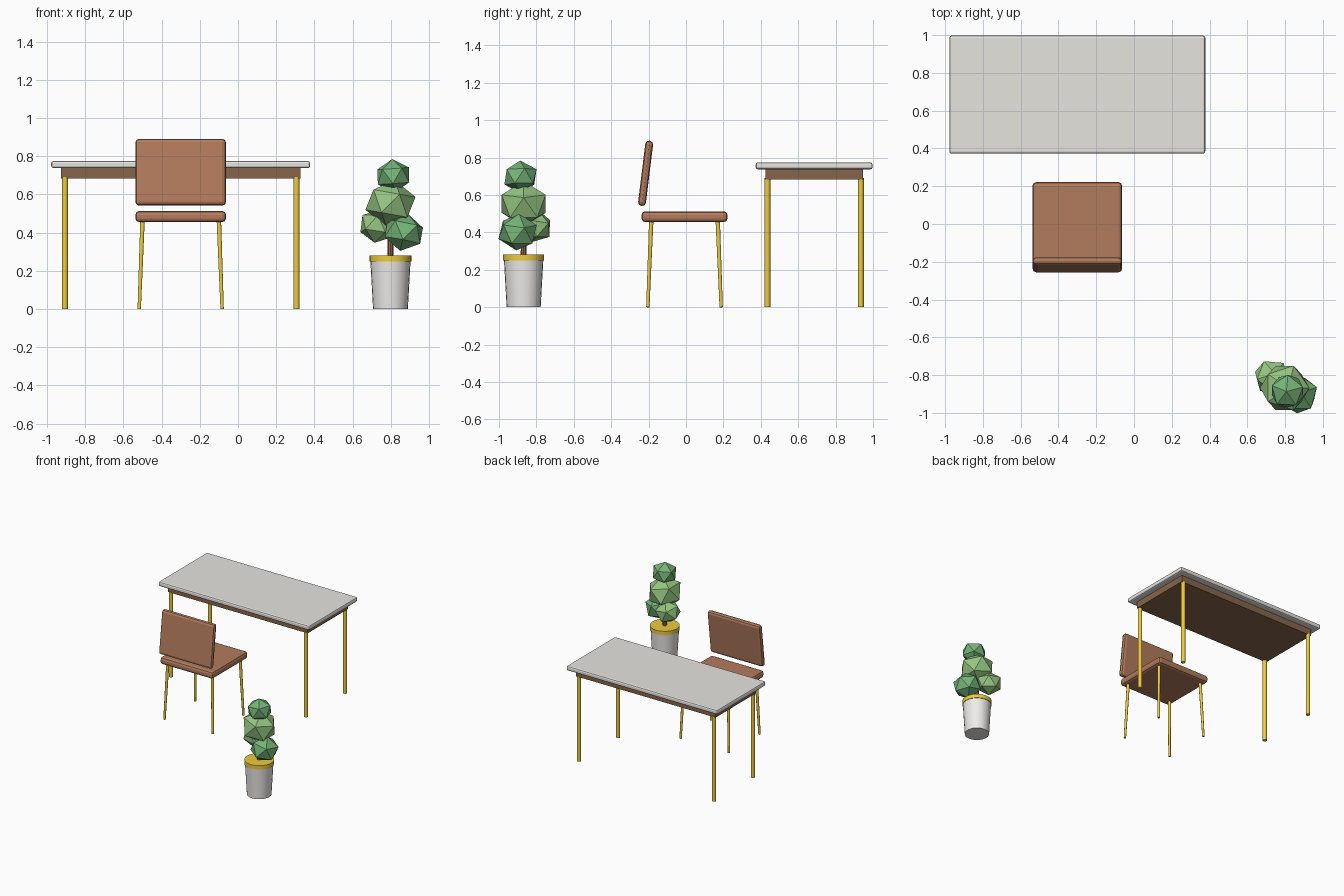
import bpy
from math import radians
from mathutils import Vector

if "Cube" in bpy.data.objects:
    bpy.data.objects.remove(bpy.data.objects["Cube"])


def material(name, rgb):
    m = bpy.data.materials.new(name)
    m.diffuse_color = (*rgb, 1)
    m.use_nodes = True
    m.node_tree.nodes["Principled BSDF"].inputs["Base Color"].default_value = m.diffuse_color
    return m


STONE = material("stone", (0.80, 0.78, 0.74))
WOOD = material("dark_wood", (0.25, 0.13, 0.07))
LEATHER = material("leather", (0.45, 0.20, 0.11))
BRASS = material("brass", (0.85, 0.60, 0.05))
WHITE = material("ceramic", (0.85, 0.84, 0.82))
BARK = material("bark", (0.30, 0.15, 0.07))
GREEN = material("leaf_green", (0.30, 0.56, 0.22))
DARK_GREEN = material("leaf_dark_green", (0.18, 0.46, 0.19))


def finish(name, mat, smooth=False):
    ob = bpy.context.object
    ob.name = name
    ob.data.materials.append(mat)
    if smooth:
        bpy.ops.object.shade_smooth_by_angle(angle=radians(40))
    return ob


def box(name, centre, size, mat, bevel=0.0, segments=2, tilt=0.0):
    bpy.ops.mesh.primitive_cube_add(size=1, location=centre)
    ob = bpy.context.object
    ob.scale = size
    bpy.ops.object.transform_apply(location=False, rotation=False, scale=True)
    ob.rotation_euler.x = radians(tilt)
    if bevel:
        mod = ob.modifiers.new("bevel", 'BEVEL')
        mod.width, mod.segments = bevel, segments
    return finish(name, mat)


def rod(name, bottom, top, r_bottom, r_top, mat, sides=12):
    a, b = Vector(bottom), Vector(top)
    bpy.ops.mesh.primitive_cone_add(vertices=sides, radius1=r_bottom, radius2=r_top,
                                    depth=(b - a).length, location=(a + b) / 2)
    bpy.context.object.rotation_euler = (b - a).to_track_quat('Z', 'Y').to_euler()
    return finish(name, mat, True)


# Table: slab top, solid apron, four straight legs
TX, TY = -0.30, 0.685
box("table_top", (TX, TY, 0.756), (1.355, 0.625, 0.038), STONE, 0.012)
box("table_apron", (TX, TY, 0.711), (1.255, 0.52, 0.054), WOOD)
for sx in (-1, 1):
    for sy in (-1, 1):
        x, y = TX + sx * 0.606, TY + sy * 0.25
        rod("table_leg", (x, y, 0), (x, y, 0.69), 0.016, 0.016, BRASS)

# Chair: padded seat, reclined back, four splayed tapered legs
CX, CY = -0.30, -0.008
box("chair_seat", (CX, CY, 0.484), (0.475, 0.46, 0.058), LEATHER, 0.02)
box("chair_back", (CX, -0.216, 0.716), (0.475, 0.042, 0.352), LEATHER, 0.02, tilt=-7)
for sx in (-1, 1):
    for sy in (-1, 1):
        rod("chair_leg", (CX + sx * 0.217, CY + sy * 0.196, 0),
            (CX + sx * 0.2, CY + sy * 0.178, 0.46), 0.009, 0.012, BRASS)

# Plant: tapered pot with a brass rim, trunk and faceted foliage
PX, PY = 0.798, -0.868
rod("plant_pot", (PX, PY, 0), (PX, PY, 0.265), 0.091, 0.106, WHITE, 24)
rod("pot_rim", (PX, PY, 0.249), (PX, PY, 0.281), 0.11, 0.11, BRASS, 24)
rod("plant_trunk", (PX, PY, 0.27), (PX, PY, 0.47), 0.016, 0.013, BARK, 8)
for centre, r, turn, mat in [
        ((0.798, -0.868, 0.553), 0.138, (0, 10, 0), GREEN),
        ((0.868, -0.900, 0.402), 0.111, (0, 12, 20), DARK_GREEN),
        ((0.730, -0.810, 0.434), 0.100, (0, 15, 50), GREEN),
        ((0.813, -0.885, 0.697), 0.097, (0, -4, 15), DARK_GREEN)]:
    bpy.ops.mesh.primitive_ico_sphere_add(subdivisions=1, radius=r, location=centre,
                                          rotation=[radians(t) for t in turn])
    bpy.context.object.scale.z = 0.9
    finish("foliage", mat)
